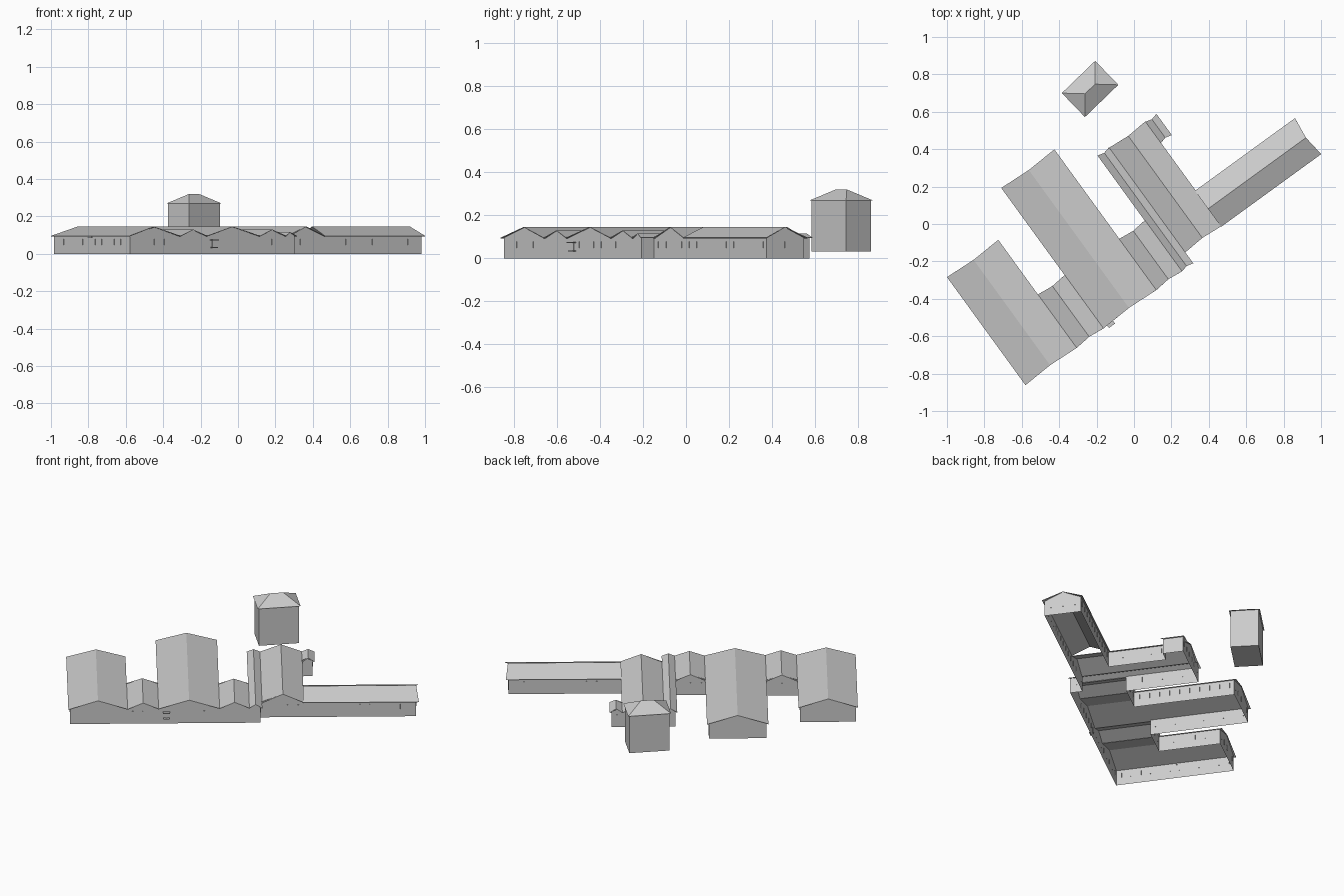
import bpy, bmesh, math
from mathutils import Matrix, Vector

if "Cube" in bpy.data.objects:
    bpy.data.objects.remove(bpy.data.objects["Cube"])

YAW = math.radians(36)      # the whole complex is turned on its plot
EAVE, HIGH, MID, LOW = 0.096, 0.146, 0.13, 0.116


def make(name, verts, faces, yaw=YAW, loc=(0, 0, 0)):
    me = bpy.data.meshes.new(name)
    me.from_pydata(verts, [], faces)
    me.update()
    ob = bpy.data.objects.new(name, me)
    bpy.context.collection.objects.link(ob)
    ob.rotation_euler.z = yaw
    ob.location = loc
    return ob


def gable_roof(name, a0, a1, b0, b1, ridge, along_u=False, inset=(0.009, 0.009)):
    """Two thin slopes with the ridge running along b."""
    m = (a0 + a1) / 2
    r0, r1 = b0 + inset[0], b1 - inset[1]
    v = [(a0, b0, EAVE), (m, r0, ridge), (a1, b0, EAVE),
         (a1, b1, EAVE), (m, r1, ridge), (a0, b1, EAVE)]
    if along_u:
        v = [(b, -a, z) for a, b, z in v]
    ob = make(name, v, [(0, 1, 4, 5), (1, 2, 3, 4)])
    mod = ob.modifiers.new("thickness", "SOLIDIFY")
    mod.thickness = 0.003
    mod.offset = -1


# Roofs
gable_roof("west_wing_roof", -0.976, -0.637, -0.356, 0.358, HIGH)
gable_roof("west_link_roof", -0.637, -0.459, -0.356, -0.003, MID)
gable_roof("main_hall_roof", -0.461, -0.110, -0.356, 0.573, HIGH)
gable_roof("east_link_roof", -0.112, 0.062, -0.356, -0.018, MID)
gable_roof("corridor_roof", 0.057, 0.133, -0.356, 0.410, LOW)
gable_roof("east_wing_roof", 0.132, 0.372, -0.284, 0.408, HIGH)
gable_roof("annex_roof", 0.370, 0.443, 0.266, 0.406, LOW)
gable_roof("long_wing_roof", 0.048, 0.286, 0.368, 1.029, HIGH, True, (0, 0.014))

# Outer walls: corner (u, v) and gable apex height of the wall to the next corner
H, M, L = HIGH - 0.003, MID - 0.003, LOW - 0.003
outline = [
    (-0.965, -0.345, H), (-0.637, -0.345, M), (-0.459, -0.345, H),
    (-0.112, -0.345, M), (0.062, -0.345, L), (0.124, -0.345, 0),
    (0.124, -0.273, H), (0.370, -0.273, 0), (1.014, -0.273, H),
    (1.014, -0.060, 0), (0.360, -0.060, 0), (0.360, 0.278, L),
    (0.432, 0.278, 0), (0.432, 0.396, L), (0.370, 0.396, H),
    (0.132, 0.396, L), (0.067, 0.396, 0), (0.067, -0.029, M),
    (-0.121, -0.029, 0), (-0.121, 0.560, H), (-0.450, 0.560, 0),
    (-0.450, -0.014, M), (-0.647, -0.014, 0), (-0.647, 0.346, H),
    (-0.965, 0.346, 0)]
verts, faces = [], []
for i, (u, v, apex) in enumerate(outline):
    un, vn, _ = outline[(i + 1) % len(outline)]
    n = len(verts)
    top = EAVE
    verts += [(u, v, 0), (un, vn, 0), (un, vn, top)]
    if apex:
        verts.append(((u + un) / 2, (v + vn) / 2, apex))
    verts.append((u, v, top))
    faces.append(tuple(range(n, len(verts))))
make("outer_walls", verts, faces)


def boxes(name, items):
    """One object of boxes: centre, size, turn about z."""
    bm = bmesh.new()
    for c, s, ang in items:
        bmesh.ops.create_cube(bm, size=1, matrix=Matrix.Translation(c)
                              @ Matrix.Rotation(ang, 4, "Z")
                              @ Matrix.Diagonal((*s, 1)))
    me = bpy.data.meshes.new(name)
    bm.to_mesh(me)
    bm.free()
    ob = bpy.data.objects.new(name, me)
    bpy.context.collection.objects.link(ob)
    ob.rotation_euler.z = YAW


# Narrow windows spaced along every wall
wins = []
for i, (u, v, _) in enumerate(outline):
    p, q = Vector((u, v, 0.063)), Vector((*outline[(i + 1) % len(outline)][:2], 0.063))
    d = q - p
    n = int(d.length / 0.055)
    for k in range(n):
        wins.append((p + d * (k + 0.5) / n, (0.007, 0.003, 0.03),
                     math.atan2(d.y, d.x)))
boxes("windows", wins)

# Entrance canopy and landing on the main hall, small canopy on the west side
boxes("entrance_canopy", [((-0.415, -0.358, 0.074), (0.04, 0.026, 0.004), 0),
                          ((-0.415, -0.354, 0.034), (0.036, 0.018, 0.004), 0),
                          ((-0.415, -0.346, 0.054), (0.012, 0.004, 0.04), 0)])
boxes("side_canopy", [((-0.969, 0.01, 0.088), (0.012, 0.03, 0.004), 0)])

# Detached tower block with hipped roof
TY, TC = math.radians(44), (-0.235, 0.722, 0)


def rect(x, y, z):
    return [(-x, -y, z), (x, -y, z), (x, y, z), (-x, y, z)]


sides = [(i, (i + 1) % 4, (i + 1) % 4 + 4, i + 4) for i in range(4)]
make("tower_walls", rect(0.116, 0.081, 0.032) + rect(0.116, 0.081, 0.268),
     sides + [(3, 2, 1, 0)], TY, TC)
make("tower_roof", rect(0.124, 0.089, 0.268) + [(-0.037, 0, 0.32), (0.037, 0, 0.32)],
     [(0, 1, 5, 4), (1, 2, 5), (2, 3, 4, 5), (3, 0, 4), (3, 2, 1, 0)], TY, TC)
